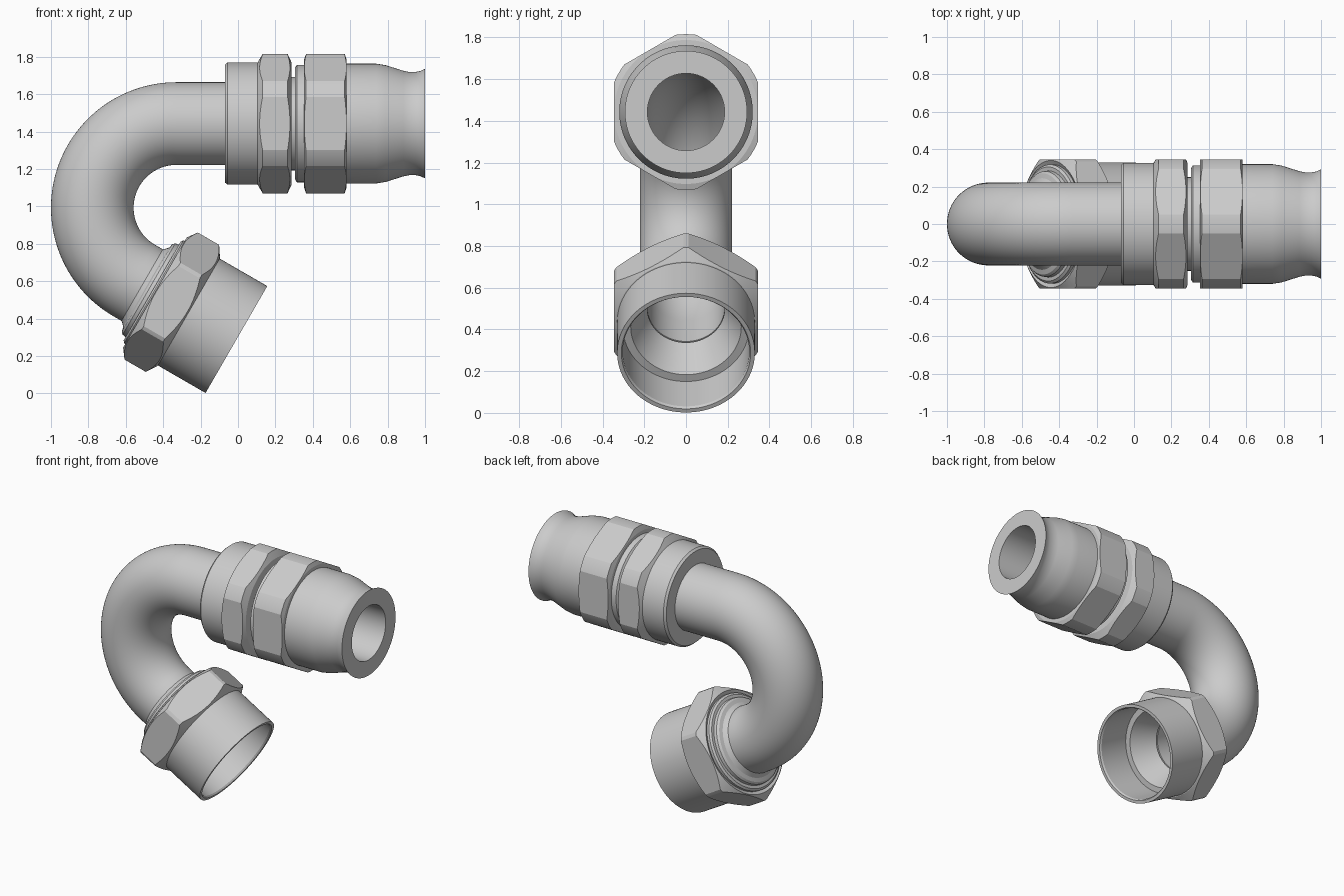
import bpy, bmesh
from math import sin, cos, pi, radians
from mathutils import Vector

if "Cube" in bpy.data.objects:
    bpy.data.objects.remove(bpy.data.objects["Cube"])

SEG = 96
AXIS_Z = 1.4425                      # height of the upper axis
BEND_R, TUBE_R, BORE_R = 0.45, 0.221, 0.185
BEND_X = -1 + BEND_R + TUBE_R        # bend centre
BEND_Z = AXIS_Z - BEND_R
TILT = radians(30)                   # lower end points 30 degrees down
DIR = Vector((cos(TILT), 0, -sin(TILT)))
BEND_END = Vector((BEND_X - BEND_R * sin(TILT), 0, BEND_Z - BEND_R * cos(TILT)))
LOW_END = BEND_END + DIR * 0.63      # centre of the open lower mouth
UPPER = (Vector((0, 0, AXIS_Z)), 0)
LOWER = (LOW_END, TILT)


def make_object(name, bm, place=(Vector((0, 0, 0)), 0)):
    bmesh.ops.recalc_face_normals(bm, faces=bm.faces)
    me = bpy.data.meshes.new(name)
    bm.to_mesh(me)
    bm.free()
    ob = bpy.data.objects.new(name, me)
    ob.location = place[0]
    ob.rotation_euler = (0, place[1], 0)
    bpy.context.collection.objects.link(ob)
    return ob


def smooth(ob):
    bpy.ops.object.select_all(action='DESELECT')
    ob.select_set(True)
    bpy.context.view_layer.objects.active = ob
    bpy.ops.object.shade_smooth_by_angle(angle=radians(15))


def bridge(bm, rings):
    """Join rings of vertices into a closed loop of quads."""
    for a, b in zip(rings, rings[1:] + rings[:1]):
        n = len(a)
        for i in range(n):
            j = (i + 1) % n
            bm.faces.new((a[i], a[j], b[j], b[i]))


def lathe(name, profile, place):
    """Spin a closed (along axis, radius) outline about local x."""
    bm = bmesh.new()
    rings = [[bm.verts.new((s, r * cos(2 * pi * i / SEG), r * sin(2 * pi * i / SEG)))
              for i in range(SEG)] for s, r in profile]
    bridge(bm, rings)
    ob = make_object(name, bm, place)
    smooth(ob)
    return ob


def hex_nut(name, profile, place, apothem=0.345):
    """Turned blank intersected with a hexagonal bar, corner pointing up."""
    ob = lathe(name, profile, place)
    bm = bmesh.new()
    rad = apothem / cos(pi / 6)
    ends = [[bm.verts.new((x, rad * sin(k * pi / 3), rad * cos(k * pi / 3)))
             for k in range(6)] for x in (-2, 2)]
    for i in range(6):
        j = (i + 1) % 6
        bm.faces.new((ends[0][i], ends[0][j], ends[1][j], ends[1][i]))
    bm.faces.new(ends[0])
    bm.faces.new(ends[1])
    bar = make_object("hex_cutter", bm, place)
    mod = ob.modifiers.new("hex", 'BOOLEAN')
    mod.operation = 'INTERSECT'
    mod.solver = 'EXACT'
    mod.object = bar
    bpy.context.view_layer.update()
    bpy.context.view_layer.objects.active = ob
    bpy.ops.object.modifier_apply(modifier=mod.name)
    bpy.data.objects.remove(bar)
    smooth(ob)


# Bent tube: straight, 150 degree bend, straight, hollow
path = [(Vector((0.0, 0, AXIS_Z)), pi / 2)]
for k in range(61):
    a = pi / 2 + radians(150) * k / 60
    path.append((Vector((BEND_X + BEND_R * cos(a), 0, BEND_Z + BEND_R * sin(a))), a))
path.append((BEND_END + DIR * 0.2, pi / 2 + radians(150)))
bm = bmesh.new()


def tube_ring(p, a, r):
    out = Vector((cos(a), 0, sin(a)))
    return [bm.verts.new(p + out * r * cos(2 * pi * i / SEG)
                         + Vector((0, r * sin(2 * pi * i / SEG), 0))) for i in range(SEG)]


bridge(bm, [tube_ring(p, a, TUBE_R) for p, a in path]
       + [tube_ring(p, a, BORE_R) for p, a in reversed(path)])
smooth(make_object("bent_tube", bm))

# Upper coupling
lathe("collar", [(-0.07, 0.215), (-0.07, 0.315), (-0.056, 0.327), (0.115, 0.327),
                 (0.115, 0.215)], UPPER)
hex_nut("swivel_nut", [(0.1, 0.2), (0.1, 0.318), (0.132, 0.373), (0.265, 0.373),
                       (0.287, 0.325), (0.287, 0.2)], UPPER)
lathe("neck", [(0.0, 0.185), (0.0, 0.2), (0.28, 0.2), (0.28, 0.25), (0.306, 0.25),
               (0.306, 0.30), (0.315, 0.314), (0.36, 0.314), (0.36, 0.185)], UPPER)
hex_nut("coupling_nut", [(0.352, 0.2), (0.352, 0.338), (0.364, 0.373), (0.57, 0.373),
                         (0.58, 0.345), (0.58, 0.2)], UPPER)
lathe("hose_sleeve", [(0.36, 0.185), (0.36, 0.32), (0.74, 0.32), (0.79, 0.312),
                      (0.885, 0.282), (0.915, 0.276), (0.95, 0.276), (0.975, 0.281),
                      (1.0, 0.293), (1.0, 0.185)], UPPER)

# Lower fitting
lathe("socket", [(0, 0.31), (0, 0.33), (-0.33, 0.33), (-0.33, 0.28), (-0.42, 0.22),
                 (-0.42, 0.185), (-0.25, 0.265), (-0.25, 0.303), (-0.012, 0.303)], LOWER)
hex_nut("lower_nut", [(-0.29, 0.31), (-0.295, 0.335), (-0.333, 0.392), (-0.465, 0.392),
                      (-0.503, 0.34), (-0.49, 0.315), (-0.49, 0.215), (-0.4, 0.215),
                      (-0.32, 0.29)], LOWER)
lathe("seat_ring", [(-0.48, 0.215), (-0.48, 0.318), (-0.51, 0.318), (-0.52, 0.305),
                    (-0.52, 0.285), (-0.54, 0.282), (-0.552, 0.27), (-0.558, 0.245),
                    (-0.575, 0.226), (-0.59, 0.215)], LOWER)
